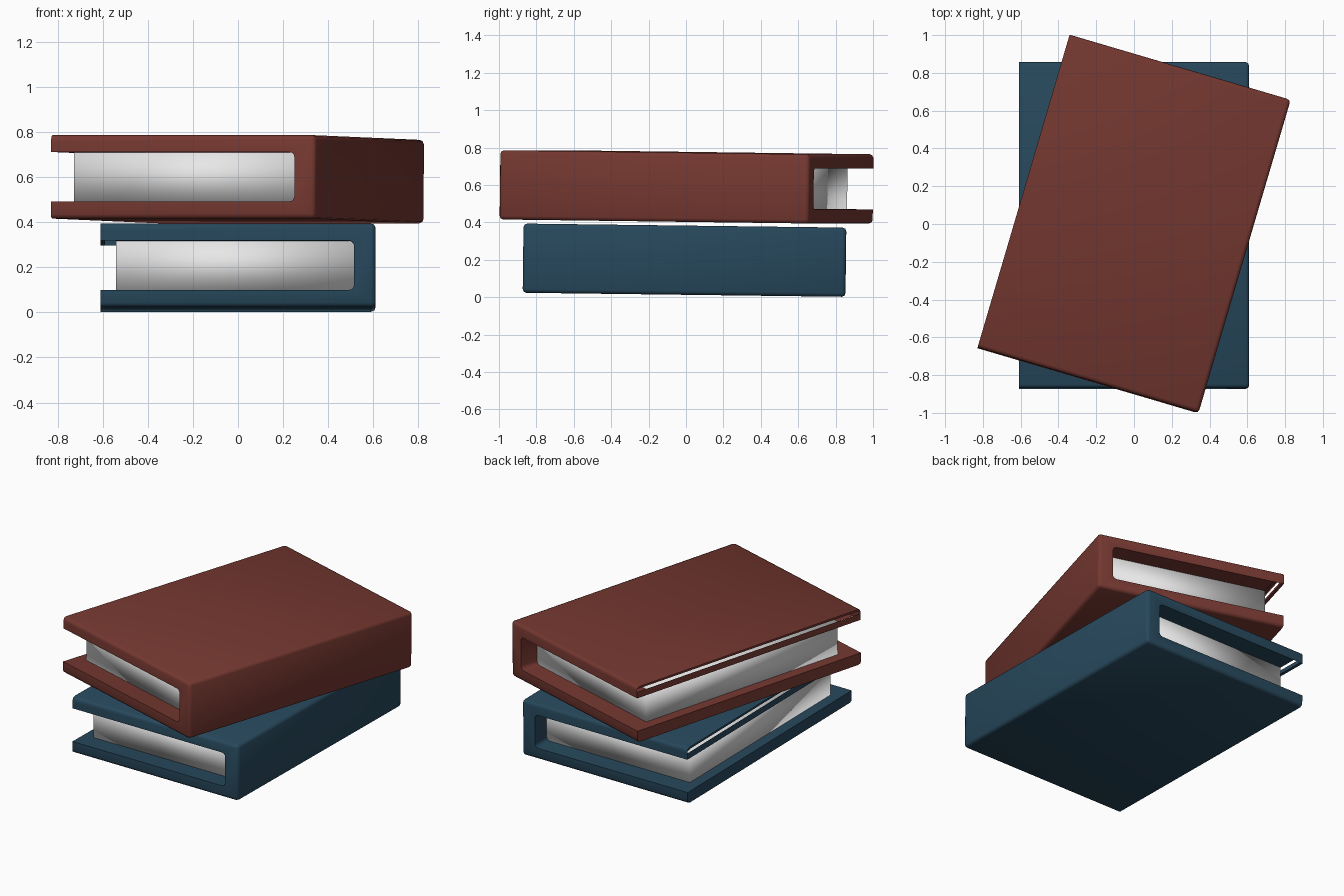
import bpy, bmesh, math
from mathutils import Matrix, Vector

cube = bpy.data.objects.get("Cube")
if cube:
    bpy.data.objects.remove(cube)

# Cover half-sizes, and the opening that holds the pages
HX, HY, HZ = 0.61, 0.863, 0.185
INNER_X, INNER_Z = 0.515, 0.11


def material(name, rgb):
    m = bpy.data.materials.new(name)
    m.use_nodes = True
    m.diffuse_color = (*rgb, 1)
    bsdf = m.node_tree.nodes["Principled BSDF"]
    bsdf.inputs["Base Color"].default_value = (*rgb, 1)
    bsdf.inputs["Roughness"].default_value = 0.7
    return m


def add_object(name, bm, mat, place):
    mesh = bpy.data.meshes.new(name)
    bmesh.ops.recalc_face_normals(bm, faces=bm.faces)
    bm.to_mesh(mesh)
    bm.free()
    mesh.materials.append(mat)
    obj = bpy.data.objects.new(name, mesh)
    bpy.context.collection.objects.link(obj)
    obj.matrix_world = place
    return obj


def near(a, b):
    return abs(a - b) < 0.001


def slice_faces(bm, pick, axis, value):
    """Cut only the picked faces with a plane across one axis."""
    faces = [f for f in bm.faces if pick(f.calc_center_median())]
    geom = faces + list({e for f in faces for e in f.edges}) + list({v for f in faces for v in f.verts})
    co, no = Vector(), Vector()
    co[axis], no[axis] = value, 1
    bmesh.ops.bisect_plane(bm, geom=geom, plane_co=co, plane_no=no, dist=0.0001)


def make_cover(name, mat, place):
    # C-shaped section swept along the length
    bm = bmesh.new()
    section = [(-HX, HZ), (HX, HZ), (HX, -HZ), (-HX, -HZ),
               (-HX, -INNER_Z), (INNER_X, -INNER_Z), (INNER_X, INNER_Z), (-HX, INNER_Z)]
    face = bm.faces.new([bm.verts.new((x, -HY, z)) for x, z in section])
    swept = bmesh.ops.extrude_face_region(bm, geom=[face], use_keep_orig=True)
    bmesh.ops.translate(bm, vec=(0, 2 * HY, 0),
                        verts=[g for g in swept["geom"] if isinstance(g, bmesh.types.BMVert)])
    bmesh.ops.recalc_face_normals(bm, faces=bm.faces)

    # Round the inside of the spine, then the outer edges
    def length_edge(e):
        a, b = (v.co for v in e.verts)
        return not near(a.y, b.y)

    inside = [e for e in bm.edges if length_edge(e) and near(e.verts[0].co.x, INNER_X)]
    bmesh.ops.bevel(bm, geom=inside, offset=0.025, segments=3, profile=0.5, affect='EDGES')

    def outer(v):
        return near(abs(v.co.z), HZ) or near(v.co.x, HX)

    rim = [e for e in bm.edges if all(outer(v) for v in e.verts)
           and not all(near(v.co.x, -HX) for v in e.verts)]
    bmesh.ops.bevel(bm, geom=rim, offset=0.02, segments=2, profile=0.5, affect='EDGES')

    # Narrow slit through the fore edge of the upper board
    def fore(c):
        return near(c.x, -HX) and c.z > 0

    def under(c):
        return near(c.z, INNER_Z) and abs(c.y) < 0.1

    for z in (0.152, 0.172):
        slice_faces(bm, fore, 2, z)
    for x in (-0.59, -0.54):
        slice_faces(bm, under, 0, x)
    slit = []
    for f in bm.faces:
        c = f.calc_center_median()
        if (fore(c) and 0.152 < c.z < 0.172) or (under(c) and -0.59 < c.x < -0.54):
            slit.append(f)
    bmesh.ops.delete(bm, geom=slit, context='FACES')

    obj = add_object(name, bm, mat, place)
    bpy.ops.object.select_all(action='DESELECT')
    obj.select_set(True)
    bpy.context.view_layer.objects.active = obj
    bpy.ops.object.shade_smooth_by_angle(angle=math.radians(50))


def make_pages(name, mat, place):
    # Softly shaded block set back from the cover edges
    bm = bmesh.new()
    bmesh.ops.create_cube(bm, size=1)
    bmesh.ops.scale(bm, vec=(1.06, 1.48, 0.224), verts=bm.verts)
    bmesh.ops.translate(bm, vec=(-0.01, 0, 0), verts=bm.verts)
    for f in bm.faces:
        f.smooth = True
    add_object(name, bm, mat, place)


paper = material("paper white", (0.8, 0.8, 0.8))
blue = material("dark blue cover", (0.02, 0.065, 0.107))
red = material("dark red cover", (0.178, 0.039, 0.03))

# Both books lean slightly; the upper one is turned
tilt = Matrix.Rotation(-0.0125, 4, 'X')
for label, mat, loc, turn in (("lower", blue, (0, -0.008, 0.198), 0),
                              ("upper", red, (0, 0, 0.59), -16.4)):
    place = Matrix.Translation(loc) @ Matrix.Rotation(math.radians(turn), 4, 'Z') @ tilt
    make_cover(label + "_book_cover", mat, place)
    make_pages(label + "_book_pages", paper, place)
